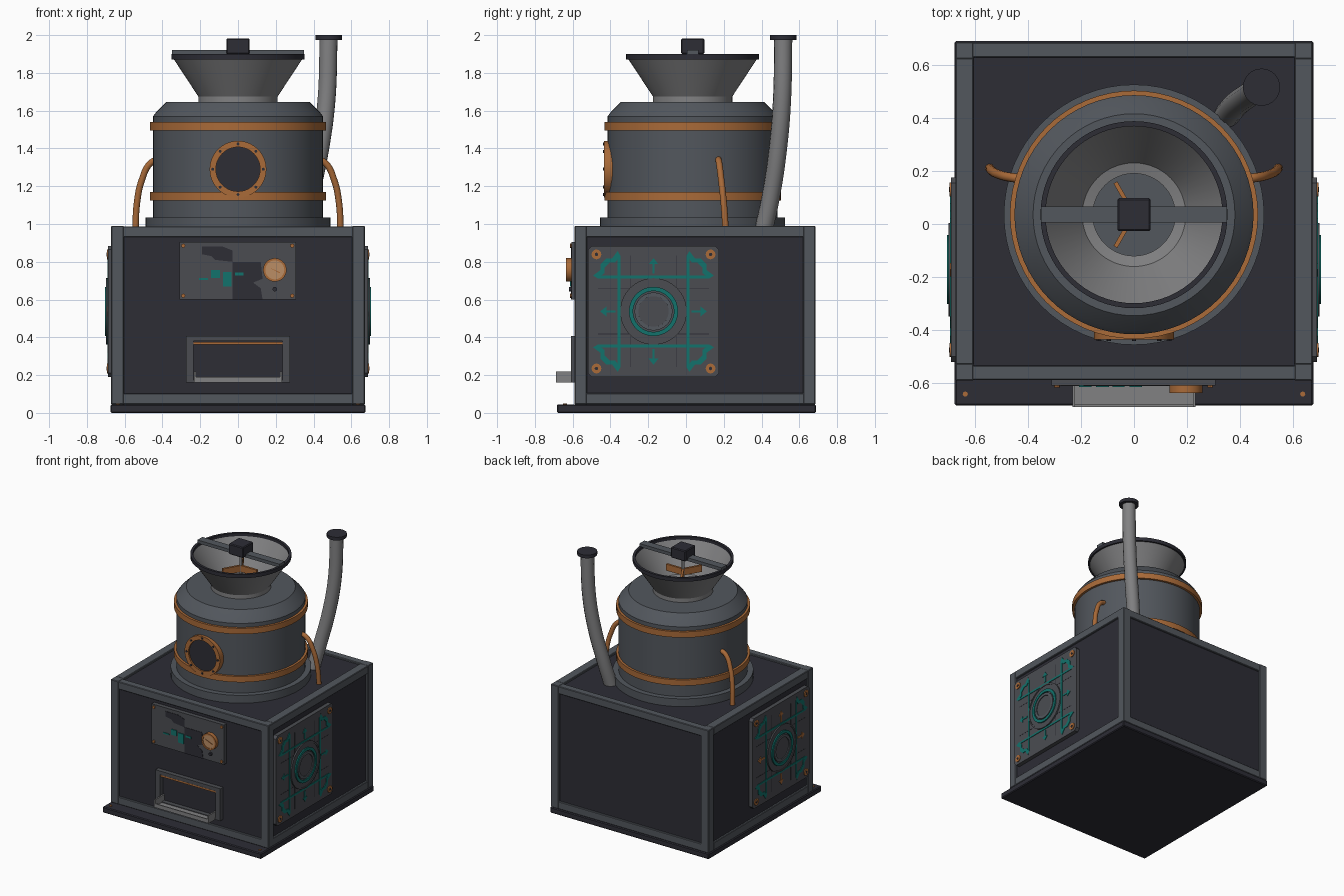
import bpy, bmesh
from math import sin, cos, pi, radians
from mathutils import Matrix, Vector

cube = bpy.data.objects.get("Cube")
if cube:
    bpy.data.objects.remove(cube)


def material(name, *rgb):
    m = bpy.data.materials.new(name)
    m.use_nodes = True
    m.diffuse_color = (*rgb, 1)
    m.node_tree.nodes["Principled BSDF"].inputs["Base Color"].default_value = (*rgb, 1)
    return m


DARK = material("dark metal", .026, .026, .036)
GREY = material("steel grey", .085, .095, .11)
PLATE = material("plate grey", .07, .073, .083)
LIGHT = material("light steel", .22, .22, .225)
COPPER = material("copper", .40, .145, .04)
TEAL = material("teal", .006, .17, .15)
TAN = material("dial tan", .5, .27, .13)


def finish(name, bm, mat, smooth=True):
    bmesh.ops.remove_doubles(bm, verts=bm.verts, dist=1e-5)
    bmesh.ops.recalc_face_normals(bm, faces=bm.faces)
    me = bpy.data.meshes.new(name)
    bm.to_mesh(me)
    bm.free()
    me.materials.append(mat)
    ob = bpy.data.objects.new(name, me)
    bpy.context.collection.objects.link(ob)
    if smooth:
        me.polygons.foreach_set("use_smooth", [True] * len(me.polygons))
        me.set_sharp_from_angle(angle=radians(32))
    return ob


def box(name, x, y, z, mat, bevel=0):
    bm = bmesh.new()
    bmesh.ops.create_cube(bm, size=1)
    for v in bm.verts:
        v.co = [(r[0] + r[1]) / 2 + c * (r[1] - r[0]) for r, c in zip((x, y, z), v.co)]
    if bevel:
        bmesh.ops.bevel(bm, geom=bm.edges[:], offset=bevel, segments=1, affect='EDGES')
    return finish(name, bm, mat, False)


def lathe(name, profile, mat, frame, closed=False, n=64):
    """Spin (radius, height) pairs about the local z axis of frame."""
    bm = bmesh.new()
    rows = [[bm.verts.new(frame @ Vector((r * cos(2 * pi * i / n), r * sin(2 * pi * i / n), h)))
             for i in range(n)] for r, h in profile]
    pairs = list(zip(rows, rows[1:])) + ([(rows[-1], rows[0])] if closed else [])
    for a, b in pairs:
        for i in range(n):
            j = (i + 1) % n
            bm.faces.new((a[i], a[j], b[j], b[i]))
    return finish(name, bm, mat)


def disc(name, r, w0, w1, mat, frame, n=32):
    return lathe(name, [(0, w0), (r, w0), (r, w1), (0, w1)], mat, frame, n=n)


def ring(name, r0, r1, w0, w1, mat, frame):
    return lathe(name, [(r0, w0), (r1, w0), (r1, w1), (r0, w1)], mat, frame, True)


def plate(name, outer, w0, w1, mat, frame, inner=None):
    """Extruded outline, or a flat frame when an inner outline is given."""
    bm = bmesh.new()
    loops = [[bm.verts.new(frame @ Vector((u, v, w))) for u, v in pts]
             for pts in (outer, inner or outer) for w in (w0, w1)]
    lo, hi, ilo, ihi = loops
    n = len(outer)
    bands = [(lo, hi)] + ([(hi, ihi), (ihi, ilo), (ilo, lo)] if inner else [])
    for a, b in bands:
        for i in range(n):
            j = (i + 1) % n
            bm.faces.new((a[i], a[j], b[j], b[i]))
    if not inner:
        bm.faces.new(lo)
        bm.faces.new(hi)
        bmesh.ops.delete(bm, geom=ilo + ihi, context='VERTS')
    return finish(name, bm, mat, False)


def rect(u0, u1, v0, v1):
    return [(u0, v0), (u1, v0), (u1, v1), (u0, v1)]


def tube(name, points, radius, mat):
    cu = bpy.data.curves.new(name, 'CURVE')
    cu.dimensions = '3D'
    cu.bevel_depth, cu.bevel_resolution, cu.use_fill_caps = radius, 5, True
    cu.resolution_u = 8
    sp = cu.splines.new('BEZIER')
    sp.bezier_points.add(len(points) - 1)
    for p, co in zip(sp.bezier_points, points):
        p.co = co
        p.handle_left_type = p.handle_right_type = 'AUTO'
    cu.materials.append(mat)
    ob = bpy.data.objects.new(name, cu)
    bpy.context.collection.objects.link(ob)


def axes(u, v, w, origin):
    return Matrix.Translation(origin) @ Matrix((u, v, w)).transposed().to_4x4()


# Cabinet with base, recessed panels and frame beams
F, B, S = -.59, .685, .672
box("base_plate", (-.675, .675), (-.684, .688), (0, .045), DARK, .006)
box("cabinet_panels", (-S + .015, S - .015), (F + .015, B - .015), (.04, .975), DARK)
for x in (-S, S - .068):
    for y in (F, B - .065):
        box("corner_post", (x, x + .068), (y, y + .065), (.045, .99), GREY, .004)
    for z in (.045, .93):
        box("side_beam", (x, x + .068), (F + .06, B - .06), (z, z + .06), GREY, .004)
for y in (F, B - .06):
    for z in (.045, .93):
        box("cross_beam", (-S + .06, S - .06), (y + .002, y + .058), (z, z + .058), GREY, .004)
for x in (-.635, .635):
    disc("base_bolt", .01, .045, .05, COPPER, Matrix.Translation((x, -.64, 0)), 8)

# Drum, bands and flange
D = Matrix.Translation((0, .035, 0))
disc("drum_flange", .49, .97, 1.035, GREY, D, 64)
lathe("drum", [(.45, 1.03), (.45, 1.57), (.435, 1.59), (.38, 1.645), (0, 1.645)], GREY, D)
for z in (1.125, 1.495):
    ring("drum_band", .44, .467, z, z + .045, COPPER, D)

# Hopper with rim, crossbar, motor and stirring blades
lathe("hopper", [(.155, 1.646), (.21, 1.646), (.21, 1.675), (.345, 1.88), (.335, 1.88),
                 (.195, 1.675), (.155, 1.665)], LIGHT, D, True)
ring("hopper_rim", .333, .352, 1.872, 1.9, DARK, D)
box("hopper_crossbar", (-.35, .35), (.006, .066), (1.895, 1.92), GREY)
box("motor_box", (-.062, .062), (-.027, .097), (1.9, 1.982), DARK, .006)
disc("stirrer_shaft", .01, 1.646, 1.9, LIGHT, D, 12)
for k in range(3):
    blade = D @ Matrix.Rotation(k * 2 * pi / 3, 4, 'Z')
    plate("stirrer_blade", [(0, -.008), (.14, -.008), (.14, .008), (0, .008)],
          1.76, 1.81, COPPER, blade)

# Porthole
front = axes((1, 0, 0), (0, 0, 1), (0, -1, 0), (0, 0, 0))
port = front @ Matrix.Translation((0, 1.29, 0))
ring("porthole_ring", .117, .15, .36, .435, COPPER, port)
disc("porthole_glass", .12, .36, .423, DARK, port, 48)
for k in range(8):
    a = k * pi / 4
    disc("porthole_bolt", .008, .43, .44, DARK,
         port @ Matrix.Translation((.134 * cos(a), .134 * sin(a), 0)), 8)

# Exhaust pipe and bent copper pipes
tube("exhaust_pipe", [(.35, .41, .96), (.385, .45, 1.15), (.435, .487, 1.4),
                      (.468, .508, 1.65), (.48, .515, 1.985)], .048, LIGHT)
disc("exhaust_cap", .07, 1.975, 2, DARK, Matrix.Translation((.48, .515, 0)))
for s in (-1, 1):
    tube("copper_pipe", [(s * .41, .17, 1.345), (s * .46, .175, 1.325), (s * .51, .187, 1.23),
                         (s * .535, .2, 1.11), (s * .543, .21, .97)], .017, COPPER)

# Control panel
plate("control_panel", rect(-.31, .306, .6, .905), .57, .607, PLATE, front)
patches = [[(-.19, .88), (-.19, .84), (-.14, .83), (-.12, .81), (-.03, .8), (-.03, .86), (-.08, .88)],
           [(-.03, .8), (-.03, .6), (.13, .6), (.12, .66), (.08, .69), (.13, .71), (.12, .8)]]
for pts in patches:
    plate("dark_patch", pts, .606, .61, DARK, front)
for r in ((-.207, -.16, .704, .714), (-.143, -.095, .715, .757),
          (-.08, -.035, .67, .745), (-.016, .03, .728, .742)):
    plate("teal_light", rect(*r), .606, .613, TEAL, front)
dial = front @ Matrix.Translation((.195, .757, 0))
ring("gauge_rim", .05, .062, .6, .636, COPPER, dial)
disc("gauge_face", .052, .6, .63, TAN, dial)
plate("gauge_needle", [(-.03, .012), (.025, -.018), (.028, -.012)], .629, .633, COPPER, dial)
disc("small_knob", .012, .6, .62, DARK, front @ Matrix.Translation((.195, .655, 0)), 12)
for u in (-.29, .287):
    for v in (.62, .885):
        disc("panel_bolt", .011, .6, .615, COPPER, front @ Matrix.Translation((u, v, 0)), 8)

# Outlet and tray
plate("outlet_frame", rect(-.276, .276, .16, .408), .57, .61, PLATE, front,
      rect(-.235, .235, .175, .38))
plate("outlet_strip", rect(-.235, .235, .363, .376), .57, .604, COPPER, front)
box("tray_floor", (-.232, .232), (-.688, -.575), (.16, .17), LIGHT)
box("tray_lip", (-.232, .232), (-.688, -.68), (.16, .19), LIGHT)
for x in (-.232, .222):
    box("tray_side", (x, x + .01), (-.688, -.575), (.16, .22), LIGHT)

# Side panels
corner = [(.19, .32), (.22, .28), (.25, .28), (.28, .25), (.28, .22), (.32, .19)]
edge = [p for u, v in ((1, 1), (-1, 1), (-1, -1), (1, -1))
        for p in [(x * u, y * v) for x, y in corner][::u * v]]
inset = [(x * .925, y * .925) for x, y in edge]
rim = [(.327, .347), (-.327, .347), (-.347, .327), (-.347, -.327),
       (-.327, -.347), (.327, -.347), (.347, -.327), (.347, .327)]
arrow = [(-.006, .2), (.006, .2), (.006, .25), (.026, .25), (0, .282), (-.026, .25), (-.006, .25)]
for s in (-1, 1):
    side = axes((0, s, 0), (0, 0, 1), (s, 0, 0), (0, -.172, .537))
    plate("side_panel", rim, .65, .688, PLATE, side)
    plate("teal_border", edge, .685, .692, TEAL, side, inset)
    ring("hub_rim", .165, .176, .68, .698, PLATE, side)
    disc("hub_disc", .168, .68, .694, PLATE, side, 48)
    ring("hub_teal_ring", .108, .13, .69, .703, TEAL, side)
    ring("hub_inner_ring", .08, .1, .69, .703, GREY, side)
    disc("hub_centre", .08, .69, .697, PLATE, side)
    for k in range(4):
        turn = side @ Matrix.Rotation(k * pi / 2, 4, 'Z')
        plate("side_arrow", arrow, .685, .692, TEAL if s > 0 else COPPER, turn)
        for u in (-.12, .12):
            plate("panel_seam", rect(u - .002, u + .002, .13, .295), .685, .689, DARK, turn)
        bolt = turn @ Matrix.Translation((.302, .302, 0))
        disc("side_bolt", .026, .68, .694, COPPER, bolt, 16)
        disc("side_bolt_socket", .01, .69, .696, DARK, bolt, 6)
